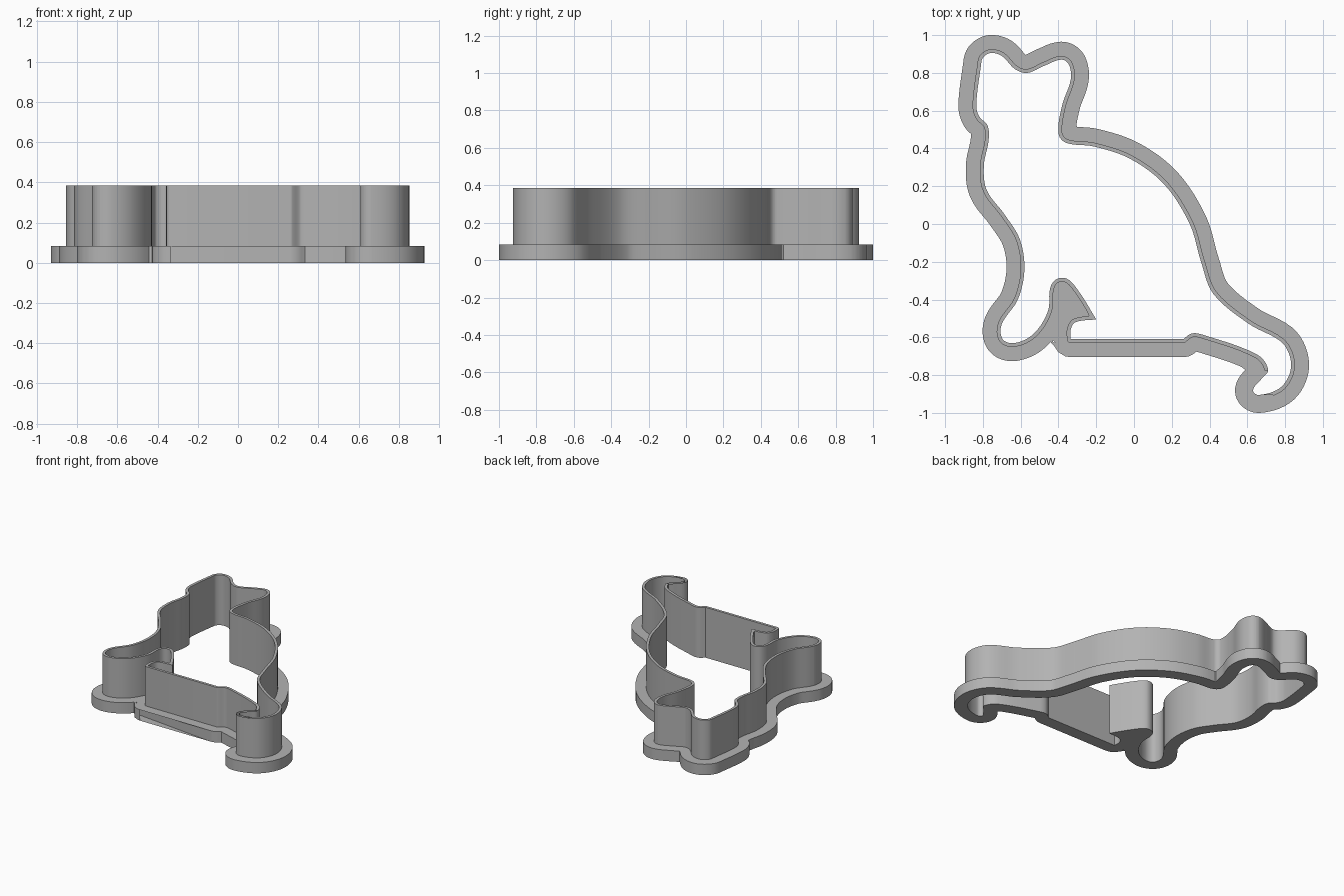
import bpy
import math
from mathutils import Vector
from mathutils.geometry import intersect_point_line

WALL_HEIGHT, FLANGE_HEIGHT = 0.385, 0.083
WALL_THICKNESS, FLANGE_REACH = 0.02, 0.095
STEPS = 6

cube = bpy.data.objects.get("Cube")
if cube:
    bpy.data.objects.remove(cube, do_unlink=True)

grey = bpy.data.materials.new("light grey plastic")
grey.use_nodes = True
colour = (0.45, 0.45, 0.45, 1)
grey.diffuse_color = colour
grey.node_tree.nodes["Principled BSDF"].inputs["Base Color"].default_value = colour

# Cavity outline, counterclockwise; a repeated point makes a sharp corner
face_and_chest = [(-.81, .84), (-.835, .63), (-.82, .57), (-.775, .52), (-.77, .44), (-.795, .31),
                  (-.78, .18), (-.685, .05), (-.605, -.08), (-.58, -.24), (-.615, -.4)]
front_paw = [(-.7, -.53), (-.695, -.61), (-.63, -.63), (-.53, -.58), (-.455, -.46)]
leg_gap = [(-.445, -.345), (-.415, -.295), (-.355, -.29), (-.29, -.36), (-.2, -.505), (-.2, -.505),
           (-.31, -.52), (-.335, -.56), (-.335, -.61), (-.335, -.61)]
belly = [(.26, -.61), (.26, -.61), (.305, -.58), (.36, -.585), (.65, -.69)]
tail = [(.71, -.77), (.675, -.82), (.63, -.88), (.66, -.905), (.77, -.87), (.825, -.79),
        (.825, -.7), (.775, -.62), (.61, -.53)]
back = [(.42, -.37), (.355, -.2), (.295, .0), (.16, .21), (-.02, .345), (-.21, .41), (-.36, .43)]
ears = [(-.4, .48), (-.38, .63), (-.335, .765), (-.345, .845), (-.385, .87), (-.47, .84),
        (-.565, .8), (-.63, .82), (-.7, .89), (-.76, .905), (-.8, .88)]


def smooth_loop(points):
    """Closed spline through the points, with corners at repeated ones."""
    pts = [Vector(p) for p in points]
    n = len(pts)
    loop = []
    for i in range(n):
        a, b, c, d = (pts[(i + k) % n] for k in (-1, 0, 1, 2))
        if (c - b).length < 1e-6:
            continue
        reach = (c - b).length
        # Tangents are scaled by the local spacing to avoid overshoot
        t0 = (c - a).normalized() * reach
        t1 = (d - b).normalized() * reach
        for s in range(STEPS):
            t = s / STEPS
            u = 1 - t
            loop.append(b * (u * u * (1 + 2 * t)) + c * (t * t * (3 - 2 * t))
                        + t0 * (t * u * u) - t1 * (t * t * u))
    return loop


def distance(p, loop):
    best = math.inf
    for i, a in enumerate(loop):
        b = loop[i - 1]
        if (a - p).length > best + 0.2:
            continue
        q, f = intersect_point_line(p, a, b)
        q = a.lerp(b, min(max(f, 0), 1))
        best = min(best, (q - p).length)
    return best


def grow(loop, d):
    """Outward offset with overlaps trimmed; returns the rim and any gap loops."""
    n = len(loop)
    kept = []
    for i, p in enumerate(loop):
        e0 = (p - loop[i - 1]).normalized()
        e1 = (loop[(i + 1) % n] - p).normalized()
        turn = e0.angle_signed(e1)
        fan = [0.5] if abs(turn) < 0.15 else [0, 0.25, 0.5, 0.75, 1]
        for f in fan:
            e = e0.lerp(e1, f).normalized()
            q = p + Vector((e.y, -e.x)) * d
            if distance(q, loop) > d - 0.0015:
                kept.append(q)
    chains = [[kept[0]]]
    for p in kept[1:]:
        if (p - chains[-1][-1]).length > 0.09:
            chains.append([])
        chains[-1].append(p)
    if len(chains) > 1:
        chains[0] = chains.pop() + chains[0]
    return [c for c in chains if len(c) > 2]


def plate(name, loops, height):
    """Extrude flat nested outlines up from the ground."""
    curve = bpy.data.curves.new(name, "CURVE")
    curve.dimensions = "2D"
    curve.fill_mode = "BOTH"
    curve.extrude = height / 2
    for loop in loops:
        spline = curve.splines.new("POLY")
        spline.points.add(len(loop) - 1)
        for point, p in zip(spline.points, loop):
            point.co = (p.x, p.y, 0, 1)
        spline.use_cyclic_u = True
    obj = bpy.data.objects.new(name, curve)
    bpy.context.collection.objects.link(obj)
    obj.location.z = height / 2
    bpy.ops.object.select_all(action="DESELECT")
    obj.select_set(True)
    bpy.context.view_layer.objects.active = obj
    bpy.ops.object.convert(target="MESH")
    obj = bpy.context.object
    obj.name = name
    obj.data.materials.clear()
    obj.data.materials.append(grey)
    bpy.ops.object.shade_smooth_by_angle(angle=math.radians(35))


cavity = smooth_loop(face_and_chest + front_paw + leg_gap + belly + tail + back + ears)
wall_rim = grow(cavity, WALL_THICKNESS)

# Thin upright cutting wall
plate("cutting_wall", [cavity] + wall_rim, WALL_HEIGHT)
# Wide low flange around its foot
plate("base_flange", [cavity] + grow(cavity, FLANGE_REACH), FLANGE_HEIGHT)
